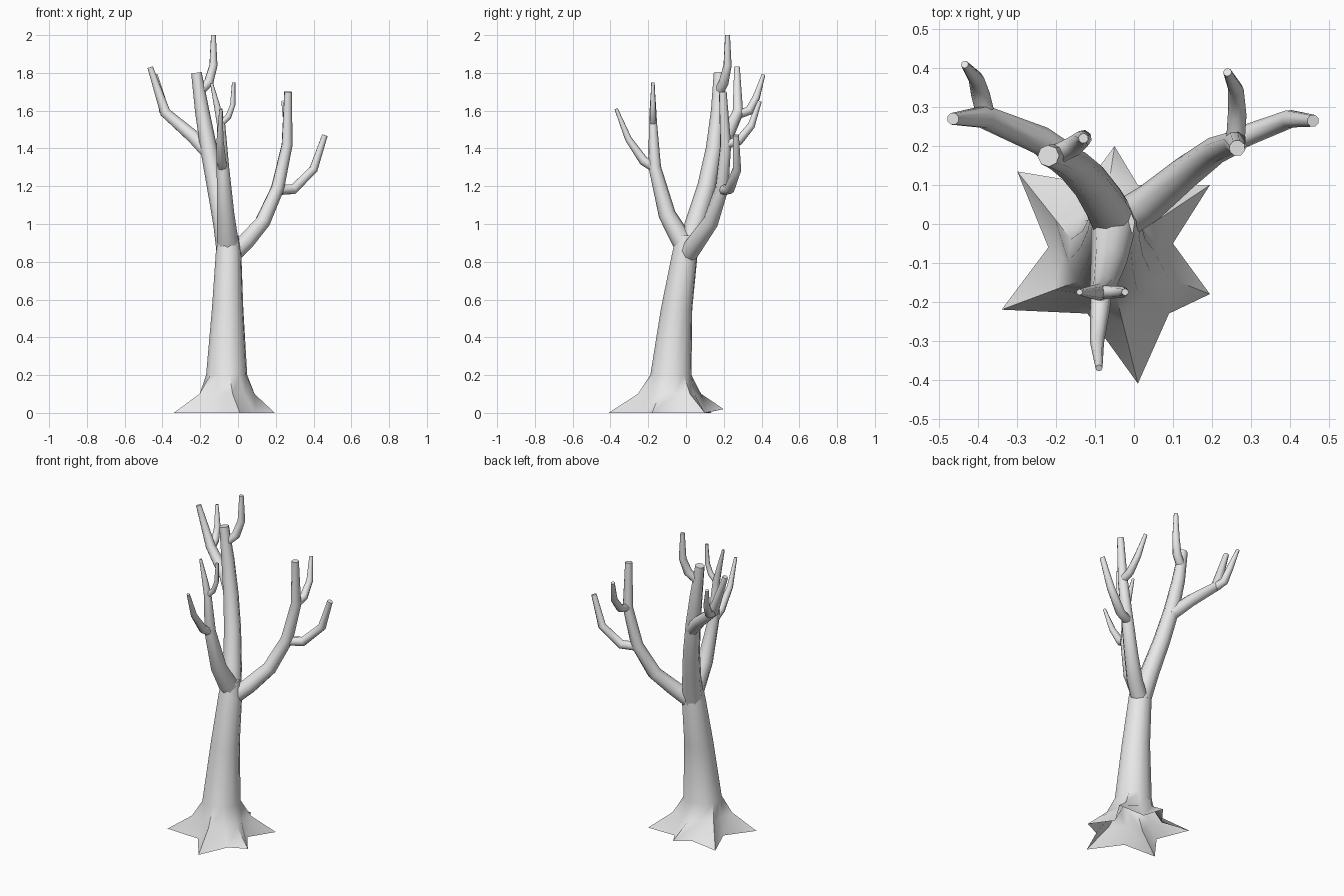
import bpy
import bmesh
import math
from mathutils import Vector

cube = bpy.data.objects.get("Cube")
if cube:
    bpy.data.objects.remove(cube)

bark = bpy.data.materials.new("grey_bark")
bark.use_nodes = True
bark.diffuse_color = (0.8, 0.8, 0.8, 1)
bark.node_tree.nodes["Principled BSDF"].inputs["Base Color"].default_value = (0.8, 0.8, 0.8, 1)


def loft(name, rings, cap_start=True):
    """Skin a list of closed rings, cap the ends and shade smooth."""
    bm = bmesh.new()
    loops = [[bm.verts.new(p) for p in ring] for ring in rings]
    n = len(loops[0])
    for a, b in zip(loops, loops[1:]):
        for i in range(n):
            j = (i + 1) % n
            bm.faces.new((a[i], a[j], b[j], b[i]))
    bm.faces.new(loops[-1])
    if cap_start:
        bm.faces.new(loops[0][::-1])
    mesh = bpy.data.meshes.new(name)
    bm.to_mesh(mesh)
    bm.free()
    mesh.materials.append(bark)
    obj = bpy.data.objects.new(name, mesh)
    bpy.context.collection.objects.link(obj)
    bpy.ops.object.select_all(action='DESELECT')
    obj.select_set(True)
    bpy.context.view_layer.objects.active = obj
    bpy.ops.object.shade_smooth_by_angle(angle=math.radians(50))
    return obj


def limb(name, *stations, sides=8):
    """Tapered tube through stations of (x, y, z, radius)."""
    pts = [Vector(s[:3]) for s in stations]
    side = Vector((1, 0, 0))
    rings = []
    for k, (p, s) in enumerate(zip(pts, stations)):
        before = (p - pts[k - 1]).normalized() if k else Vector()
        after = (pts[k + 1] - p).normalized() if k + 1 < len(pts) else Vector()
        tangent = (before + after).normalized()
        side = (side - tangent * side.dot(tangent)).normalized()
        other = tangent.cross(side)
        angles = [2 * math.pi * i / sides for i in range(sides)]
        rings.append([p + s[3] * (side * math.cos(a) + other * math.sin(a)) for a in angles])
    return loft(name, rings)


# Trunk: star of six roots (valley, tip, valley, tip...) rising into a round stem
star = [(.10, -.05, 0), (.195, .10, 0), (.01, .10, 0), (-.05, .20, .02),
        (-.12, .105, 0), (-.30, .135, 0), (-.22, -.06, 0), (-.34, -.22, 0),
        (-.12, -.23, 0), (.01, -.41, 0), (.09, -.23, 0), (.195, -.18, 0)]
star = [Vector(p) for p in star]


def circle(x, y, z, r):
    return [Vector((x + r * math.cos(a), y + r * math.sin(a), z))
            for a in (math.radians(8 + 30 * i) for i in range(12))]


collar = circle(-.06, -.08, .2, .11)
flare = []
for foot, top in zip(star, collar):
    p = foot.lerp(top, .7)
    p.z = .1
    flare.append(p)
loft("trunk", [star, flare, collar,
               circle(-.055, -.05, .55, .084),
               circle(-.05, -.005, .85, .068),
               circle(-.05, 0, .94, .052)], cap_start=False)

# Left limb and its two branches
limb("left_limb", (-.03, .01, .84, .05), (.04, .055, .905, .048), (.13, .13, 1.01, .042),
     (.21, .19, 1.19, .036), (.26, .21, 1.42, .03), (.265, .195, 1.70, .021))
limb("left_outer_branch", (.205, .19, 1.18, .028), (.295, .23, 1.185, .028),
     (.40, .27, 1.29, .024), (.46, .265, 1.47, .016))
limb("left_back_branch", (.26, .205, 1.42, .024), (.265, .28, 1.44, .024),
     (.262, .345, 1.52, .02), (.24, .39, 1.65, .011))

# Right limb and its branches
limb("right_limb", (-.05, 0, .84, .062), (-.075, .05, 1.0, .056), (-.115, .11, 1.2, .05),
     (-.155, .15, 1.4, .045), (-.19, .17, 1.6, .038), (-.22, .175, 1.8, .028))
limb("right_top_branch", (-.205, .175, 1.70, .026), (-.155, .20, 1.75, .026),
     (-.13, .22, 1.84, .022), (-.13, .22, 2.0, .013))
limb("right_outer_branch", (-.15, .15, 1.37, .04), (-.24, .215, 1.465, .037),
     (-.385, .275, 1.59, .03), (-.465, .27, 1.83, .016))
limb("right_back_branch", (-.38, .275, 1.58, .024), (-.395, .335, 1.60, .024),
     (-.405, .372, 1.67, .02), (-.435, .41, 1.79, .01))

# Front limb and its twigs
limb("front_limb", (-.05, .01, .86, .06), (-.065, -.10, 1.05, .046), (-.08, -.165, 1.3, .033),
     (-.09, -.175, 1.53, .022), (-.112, -.175, 1.63, .016), (-.14, -.175, 1.745, .008))
limb("front_side_twig", (-.09, -.175, 1.53, .017), (-.05, -.175, 1.57, .016),
     (-.028, -.175, 1.63, .014), (-.023, -.175, 1.75, .009))
limb("front_forward_twig", (-.083, -.165, 1.30, .028), (-.088, -.225, 1.335, .025),
     (-.095, -.305, 1.45, .018), (-.09, -.37, 1.61, .009))
